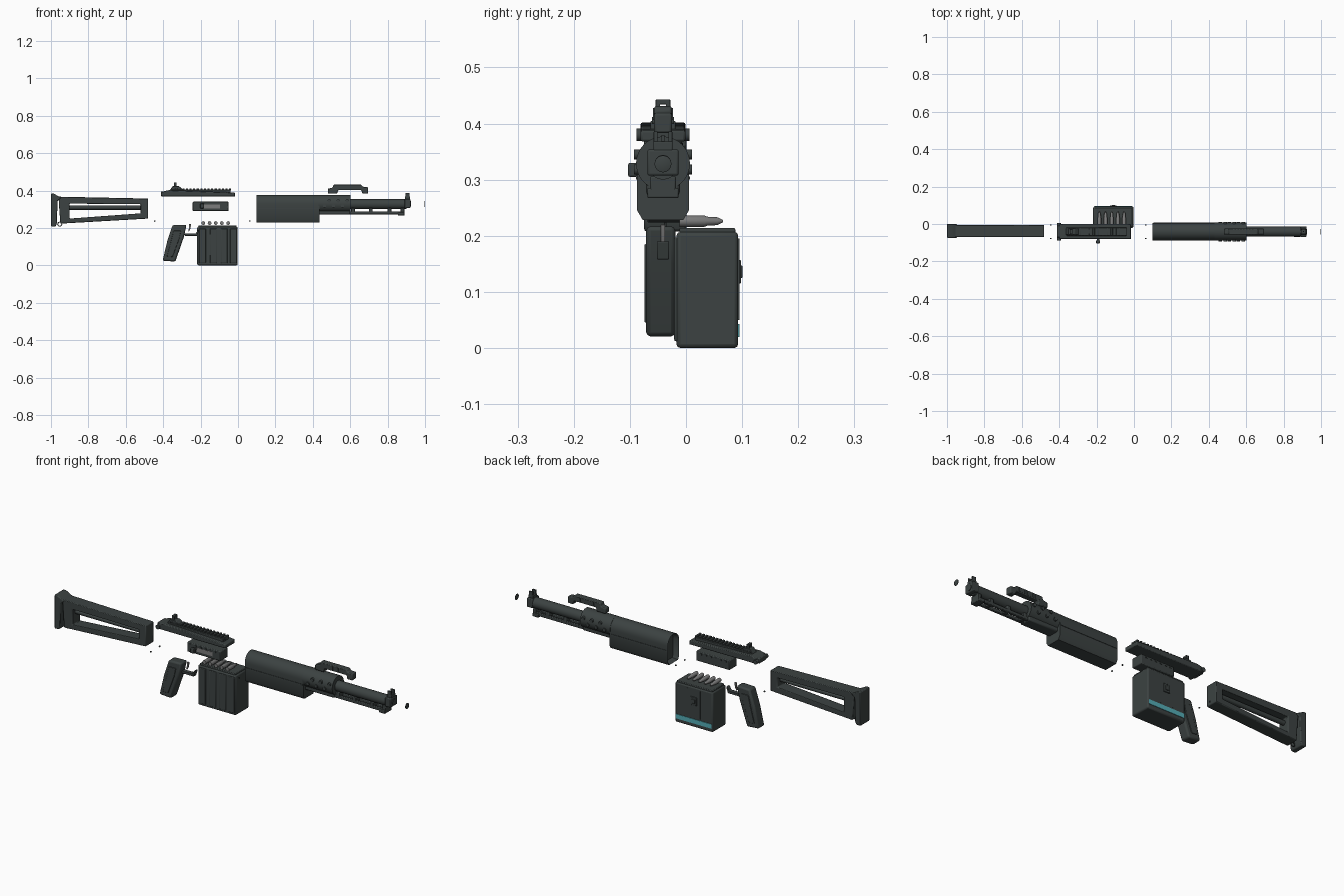
import bpy, bmesh, math
from mathutils import Vector

cube = bpy.data.objects.get("Cube")
if cube:
    bpy.data.objects.remove(cube, do_unlink=True)


def material(name, rgb):
    m = bpy.data.materials.new(name)
    m.use_nodes = True
    m.diffuse_color = (*rgb, 1)
    m.node_tree.nodes["Principled BSDF"].inputs["Base Color"].default_value = (*rgb, 1)
    return m


GUNMETAL = material("dark gunmetal", (0.045, 0.055, 0.054))
STEEL = material("grey steel", (0.2, 0.2, 0.2))
CYAN = material("cyan stripe", (0.09, 0.42, 0.47))
MID = -0.041  # shared centre plane of the body


def finish(bm, name, mat, bevel=0.0):
    bmesh.ops.recalc_face_normals(bm, faces=bm.faces)
    mesh = bpy.data.meshes.new(name)
    bm.to_mesh(mesh)
    bm.free()
    ob = bpy.data.objects.new(name, mesh)
    bpy.context.collection.objects.link(ob)
    mesh.materials.append(mat)
    if bevel:
        mod = ob.modifiers.new("bevel", "BEVEL")
        mod.width, mod.segments = bevel, 2
        mod.limit_method, mod.angle_limit = "ANGLE", math.radians(35)
    bpy.ops.object.select_all(action="DESELECT")
    ob.select_set(True)
    bpy.context.view_layer.objects.active = ob
    bpy.ops.object.shade_smooth_by_angle(angle=math.radians(32))
    return ob


def box(name, x, y, z, mat=GUNMETAL, bevel=0.0):
    bm = bmesh.new()
    bmesh.ops.create_cube(bm, size=1)
    for v in bm.verts:
        v.co = Vector([(r[0] + r[1]) / 2 + c * (r[1] - r[0]) for r, c in zip((x, y, z), v.co)])
    return finish(bm, name, mat, bevel)


def mid(width, centre=MID):
    return (centre - width / 2, centre + width / 2)


def prism(name, outline, y, mat=GUNMETAL, bevel=0.0, hole=None):
    """Side outline in x, z pushed through y; a matching hole makes a frame."""
    bm = bmesh.new()
    out = [bm.verts.new((px, y[0], pz)) for px, pz in outline]
    if hole:
        inn = [bm.verts.new((px, y[0], pz)) for px, pz in hole]
        n = len(out)
        faces = [bm.faces.new((out[i], out[(i + 1) % n], inn[(i + 1) % n], inn[i])) for i in range(n)]
    else:
        faces = [bm.faces.new(out)]
    new = bmesh.ops.extrude_face_region(bm, geom=faces)["geom"]
    moved = [g for g in new if isinstance(g, bmesh.types.BMVert)]
    bmesh.ops.translate(bm, verts=moved, vec=(0, y[1] - y[0], 0))
    return finish(bm, name, mat, bevel)


def lathe(name, start, axis, profile, mat=GUNMETAL, sides=24):
    """Rings of (distance, radius) along an axis, capped at both ends."""
    bm = bmesh.new()
    rot = Vector((0, 0, 1)).rotation_difference(Vector(axis))
    rings = []
    for d, r in profile:
        angles = [2 * math.pi * i / sides for i in range(sides)]
        rings.append([bm.verts.new(Vector(start) + rot @ Vector((r * math.cos(a), r * math.sin(a), d)))
                      for a in angles])
    for a, b in zip(rings, rings[1:]):
        for i in range(sides):
            j = (i + 1) % sides
            bm.faces.new((a[i], a[j], b[j], b[i]))
    bm.faces.new(rings[0])
    bm.faces.new(rings[-1])
    return finish(bm, name, mat)


def rod(name, start, axis, length, radius, mat=GUNMETAL, sides=20):
    return lathe(name, start, axis, [(0, radius), (length, radius)], mat, sides)


X, Y = (1, 0, 0), (0, 1, 0)

# Stock: open frame, inner tube, butt plate and sling loop
prism("stock_frame", [(-.96, .367), (-.48, .357), (-.48, .25), (-.95, .223)], mid(.064, -.037),
      bevel=.004, hole=[(-.9, .33), (-.52, .327), (-.52, .278), (-.9, .25)])
rod("stock_tube", (-.91, -.037, .309), X, .4, .012)
prism("butt_plate", [(-1, .383), (-.985, .383), (-.945, .362), (-.965, .345), (-.968, .225), (-.975, .208),
                     (-1, .208)], mid(.075, -.037), bevel=.004)
bpy.ops.mesh.primitive_torus_add(location=(-.953, -.037, .22), rotation=(math.pi / 2, 0, 0),
                                 major_radius=.011, minor_radius=.0025,
                                 major_segments=16, minor_segments=6)
bpy.context.object.name = "sling_loop"
bpy.context.object.data.materials.append(GUNMETAL)

# Loose pins
for x in (-.445, .062):
    for y in (-.006, -.078):
        rod("loose_pin", (x, y - .002, .237), Y, .004, .004, sides=12)

# Top cover with toothed rail, hinge and rear sight
prism("top_cover", [(-.4, .395), (-.37, .402), (-.04, .39), (-.016, .388), (-.016, .368), (-.4, .368)],
      mid(.08), bevel=.004)
box("rail_base", (-.36, -.04), mid(.044), (.385, .405), bevel=.002)
for i in range(17):
    x = -.355 + i * .0192
    box("rail_tooth", (x, x + .011), mid(.04), (.4, .412), bevel=.001)
rod("cover_hinge", (-.4, MID - .047, .38), Y, .094, .011)
box("cover_end", (-.413, -.37), mid(.06), (.369, .396), bevel=.004)
prism("sight_ramp", [(-.365, .4), (-.35, .423), (-.315, .423), (-.29, .403)], mid(.034), bevel=.002)
for side in (-1, 1):
    box("sight_post", (-.342, -.328), mid(.008, MID + side * .009), (.415, .436), bevel=.001)
box("sight_bridge", (-.342, -.328), mid(.026), (.434, .443), bevel=.001)

# Bolt block with steel insert and cocking knob
box("bolt_block", (-.242, -.05), mid(.062), (.29, .34), bevel=.004)
box("bolt_window", (-.185, -.095), mid(.004, MID - .031), (.305, .326), STEEL)
for i in range(6):
    x = -.225 + i * .028
    for side in (-1, 1):
        box("bolt_rib", (x, x + .01), mid(.006, MID + side * .031), (.327, .336))
rod("cocking_arm", (-.192, -.095, .318), Y, .04, .007)
box("cocking_knob", (-.203, -.181), (-.103, -.087), (.305, .33), bevel=.003)

# Grip, trigger and guard
prism("grip", [(-.35, .215), (-.275, .217), (-.29, .15), (-.335, .02), (-.403, .025), (-.378, .13)],
      mid(.052, -.045), bevel=.008)
for side in (-1, 1):
    prism("grip_panel", [(-.345, .185), (-.305, .185), (-.315, .14), (-.35, .045), (-.38, .048), (-.358, .13)],
          mid(.006, -.045 + side * .026), bevel=.002)
prism("trigger_guard", [(-.285, .171), (-.225, .171), (-.215, .19), (-.208, .19), (-.218, .158), (-.285, .158)],
      mid(.022), bevel=.002)
prism("trigger", [(-.262, .22), (-.25, .22), (-.255, .195), (-.262, .18), (-.266, .183), (-.262, .2)],
      mid(.008), STEEL, .001)

# Ammunition box with ribs, latch, stripe and a row of rounds
box("ammo_box", (-.218, -.002), (-.017, .093), (0, .207), bevel=.007)
for x in (-.19, -.132, -.074, -.024):
    box("box_rib", (x - .018, x + .018), (-.021, -.01), (.012, .197), bevel=.003)
box("box_lid", (-.212, -.008), (-.012, .088), (.203, .214), bevel=.003)
box("latch_plate", (-.128, -.092), (.088, .098), (.115, .157), bevel=.002)
box("latch_tab", (-.119, -.101), (.095, .101), (.125, .147), bevel=.002)
for x in (-.145, -.075):
    box("back_rib", (x - .003, x + .003), (.09, .095), (.05, .195))
box("back_stripe", (-.212, -.008), (.091, .0955), (.02, .043), CYAN)
for i in range(5):
    lathe("round", (-.185 + i * .033, -.012, .226), Y,
          [(0, .01), (.045, .01), (.05, .008), (.068, .007), (.078, .002)], STEEL, 16)

# Receiver: arched profile in y, z extended along x with a recessed rear
bm = bmesh.new()
arch = [(MID + .046 * math.cos(a), .329 + .048 * math.sin(a))
        for a in [math.pi * i / 16 for i in range(17)]]
arch += [(-.087, .245), (-.077, .228), (-.005, .228), (.005, .245)]
rear = bm.faces.new([bm.verts.new((.1, y, z)) for y, z in arch])
ext = bmesh.ops.extrude_face_region(bm, geom=[rear])["geom"]
bmesh.ops.translate(bm, vec=(.335, 0, 0), verts=[g for g in ext if isinstance(g, bmesh.types.BMVert)])
bm.faces.ensure_lookup_table()
if not rear.is_valid or rear not in bm.faces[:]:
    rear = bm.faces.new([v for v in bm.verts if v.co.x < .11])
bmesh.ops.recalc_face_normals(bm, faces=bm.faces)
bmesh.ops.inset_region(bm, faces=[rear], thickness=.007)
bmesh.ops.translate(bm, verts=rear.verts, vec=(.03, 0, 0))
finish(bm, "receiver", GUNMETAL)
for side in (-1, 1):
    box("receiver_seam", (.105, .43), mid(.004, MID + side * .046), (.3, .306))

# Barrel shroud with studs in two rows on each side
rod("barrel_shroud", (.43, MID, .329), X, .172, .048, sides=32)
box("shroud_keel", (.43, .6), mid(.06), (.272, .31), bevel=.006)
for side in (-1, 1):
    for i in range(3):
        for dx, z in ((0, .318), (.026, .345)):
            rod("shroud_stud", (.462 + i * .048 + dx, MID + side * .046 - .006, z), Y, .012, .009, sides=12)

# Barrel, folded support legs and muzzle block
rod("barrel", (.59, MID, .327), X, .31, .027)
for side in (-1, 1):
    box("support_leg", (.59, .885), mid(.014, MID + side * .016), (.273, .289), bevel=.003)
for x in (.605, .7, .8, .87):
    box("leg_bracket", (x, x + .02), mid(.046), (.275, .306), bevel=.003)
box("leg_foot", (.855, .89), mid(.056), (.267, .285), bevel=.003)
box("muzzle_block", (.89, .922), mid(.056), (.307, .354), bevel=.004)
rod("muzzle_end", (.915, MID, .329), X, .01, .015)
box("front_sight_base", (.892, .92), mid(.034), (.35, .368), bevel=.002)
for side in (-1, 1):
    box("front_sight_ear", (.896, .917), mid(.007, MID + side * .013), (.362, .386), bevel=.001)
box("front_sight_post", (.904, .91), mid(.005), (.36, .38))

# Carrying handle above the shroud
prism("carry_handle", [(.48, .383), (.48, .41), (.505, .415), (.51, .431), (.66, .431), (.667, .42), (.695, .418),
                       (.695, .383), (.665, .383), (.66, .402), (.535, .402), (.53, .383)],
      mid(.032), bevel=.004)
for i in range(8):
    x = .53 + i * .0155
    box("handle_rib", (x, x + .007), mid(.035), (.406, .428))

# Loose muzzle ring
lathe("muzzle_ring", (.996, MID, .328), X, [(0, .013), (.001, .015), (.003, .015), (.004, .013)])
